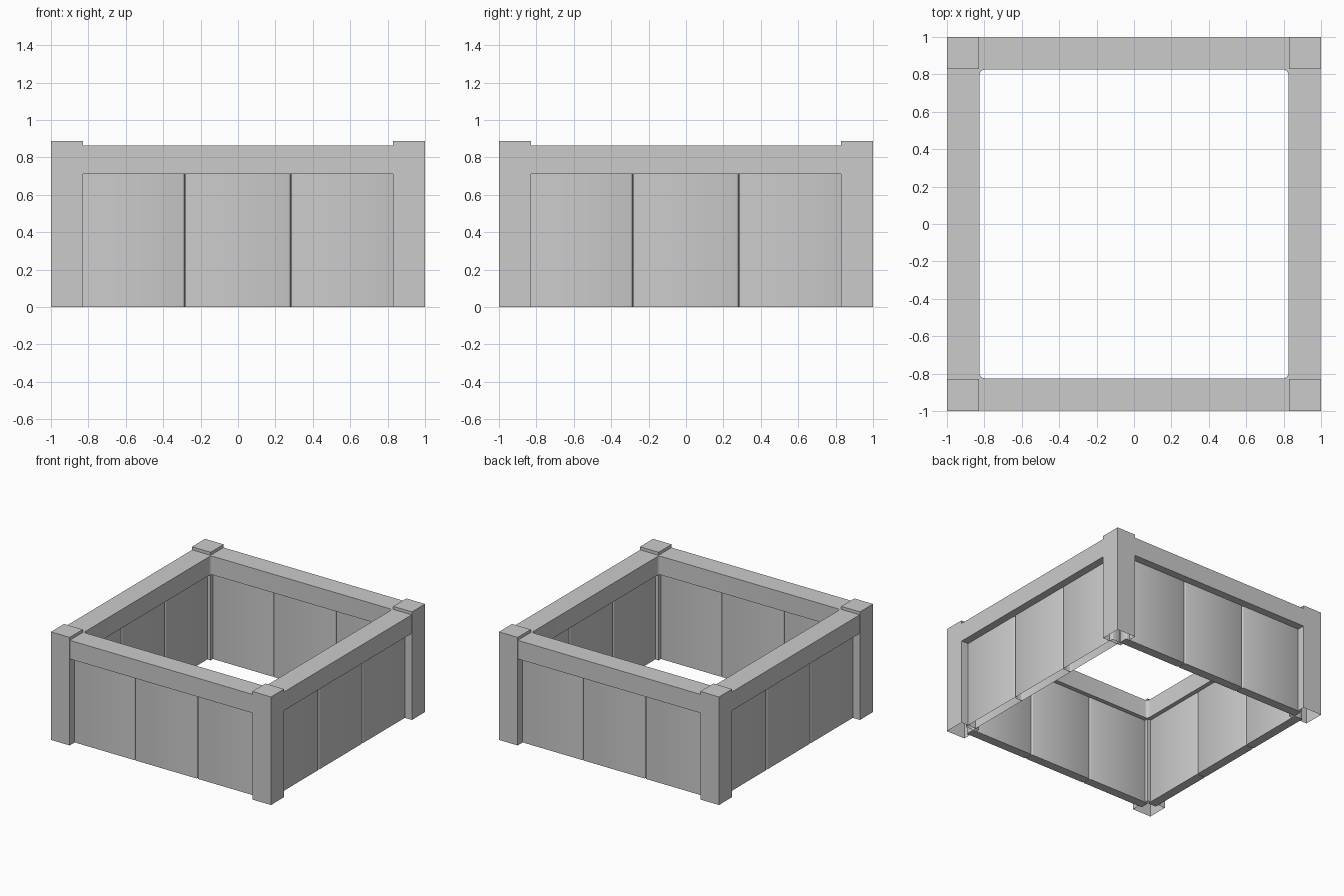
import bpy, bmesh
from math import radians
from mathutils import Matrix

if "Cube" in bpy.data.objects:
    bpy.data.objects.remove(bpy.data.objects["Cube"])


def finish(bm, name):
    bmesh.ops.recalc_face_normals(bm, faces=bm.faces)
    mesh = bpy.data.meshes.new(name)
    bm.to_mesh(mesh)
    bm.free()
    ob = bpy.data.objects.new(name, mesh)
    bpy.context.collection.objects.link(ob)
    return ob


def box(name, lo, hi, bevel=0.0, turn=0.0, open_bottom=False):
    """Axis-aligned box, optional bevel on vertical edges, turned about z."""
    bm = bmesh.new()
    bmesh.ops.create_cube(bm, size=1)
    for v in bm.verts:
        v.co = [l + (c + 0.5) * (h - l) for c, l, h in zip(v.co, lo, hi)]
    if bevel:
        upright = [e for e in bm.edges
                   if abs(e.verts[0].co.z - e.verts[1].co.z) > 0.01]
        bmesh.ops.bevel(bm, geom=upright, offset=bevel, segments=2,
                        profile=0.5, affect='EDGES')
    ob = finish(bm, name)
    if open_bottom:
        bm = bmesh.new()
        bm.from_mesh(ob.data)
        low = [f for f in bm.faces if f.normal.z < -0.9]
        bmesh.ops.delete(bm, geom=low, context='FACES')
        bm.to_mesh(ob.data)
        bm.free()
    ob.data.transform(Matrix.Rotation(radians(turn), 4, 'Z'))
    return ob


smooth = []
sides = ("front", "right", "back", "left")

for i, side in enumerate(sides):
    # corner posts, open underneath
    box(f"corner_post_{i + 1}", (-1, -1, 0), (-0.83, -0.83, 0.888),
        turn=90 * i, open_bottom=True)
    # three recessed planks per side
    for j, (a, b) in enumerate(((-0.86, -0.287), (-0.283, 0.28), (0.284, 0.86))):
        smooth.append(box(f"{side}_plank_{j + 1}", (a, -0.935, 0), (b, -0.86, 0.73),
                          bevel=0.01, turn=90 * i, open_bottom=(side == "right")))

# top rail: square ring with rounded inner corners
Z0, Z1, OUT, INN = 0.71, 0.863, 0.998, 0.825
corners = ((-1, -1), (1, -1), (1, 1), (-1, 1))
bm = bmesh.new()
ring = {(r, z): [bm.verts.new((x * r, y * r, z)) for x, y in corners]
        for r in (OUT, INN) for z in (Z0, Z1)}
for k in range(4):
    n = (k + 1) % 4
    loop = ((OUT, Z0), (OUT, Z1), (INN, Z1), (INN, Z0))
    for p, q in zip(loop, loop[1:] + loop[:1]):
        bm.faces.new((ring[p][k], ring[p][n], ring[q][n], ring[q][k]))
inner = [bm.edges.get((ring[INN, Z0][k], ring[INN, Z1][k])) for k in range(4)]
bmesh.ops.bevel(bm, geom=inner, offset=0.025, segments=4, profile=0.5,
                affect='EDGES')
smooth.append(finish(bm, "top_rail"))

# smooth the rounded edges, keep the corners crisp
bpy.ops.object.select_all(action='DESELECT')
for ob in smooth:
    ob.select_set(True)
bpy.context.view_layer.objects.active = smooth[-1]
bpy.ops.object.shade_smooth_by_angle(angle=radians(50))
